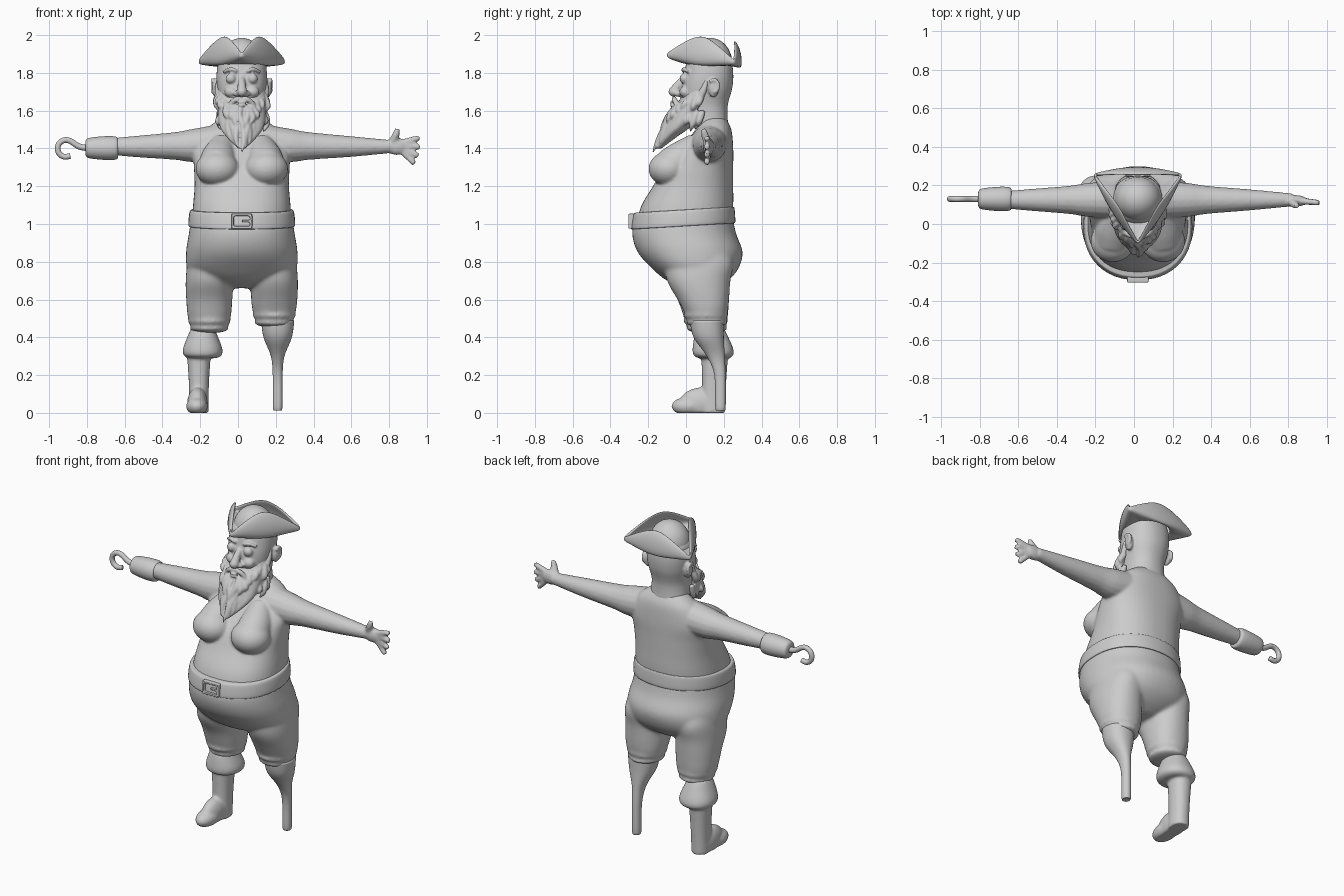
import bpy, bmesh, math, random
from mathutils import Vector, Matrix

random.seed(4)
if "Cube" in bpy.data.objects:
    bpy.data.objects.remove(bpy.data.objects["Cube"])

GREY = (0.6, 0.6, 0.6, 1)
grey = bpy.data.materials.new("clay_grey")
grey.use_nodes = True
grey.diffuse_color = GREY
grey.node_tree.nodes["Principled BSDF"].inputs["Base Color"].default_value = GREY
MID = 0.02  # body centre line
SIDES = (-1, 1)


def spline(keys, steps=5):
    """Catmull-Rom samples through tuples of numbers."""
    samples = []
    last = len(keys) - 1
    for i in range(last):
        before, start, end, after = (Vector(keys[max(0, min(last, i + d))]) for d in (-1, 0, 1, 2))
        for s in range(steps):
            t = s / steps
            samples.append(0.5 * (2 * start + (end - before) * t
                                  + (2 * before - 5 * start + 4 * end - after) * t ** 2
                                  + (3 * start - before - 3 * end + after) * t ** 3))
    return samples + [Vector(keys[last])]


def skin_rings(bm, rings, caps=True):
    """Bridge neighbouring rings of points with quads."""
    loops = [[bm.verts.new(point) for point in ring] for ring in rings]
    count = len(loops[0])
    for lower, upper in zip(loops, loops[1:]):
        for i in range(count):
            j = (i + 1) % count
            bm.faces.new((lower[i], lower[j], upper[j], upper[i]))
    if caps:
        bm.faces.new(loops[0][::-1])
        bm.faces.new(loops[-1])


def column(bm, keys, x=MID, power=2.2, count=48):
    """Upright loft; keys are (height, half width, front, back)."""
    rings = []
    for z, half, front, back in spline(keys):
        ring = []
        for i in range(count):
            angle = math.tau * i / count
            c, s = math.cos(angle), math.sin(angle)
            across = math.copysign(abs(c) ** (2 / power), c)
            along = math.copysign(abs(s) ** (2 / power), s)
            ring.append((x + half * across, (front + back) / 2 + (back - front) / 2 * along, z))
        rings.append(ring)
    skin_rings(bm, rings)


def tube(bm, keys, count=16):
    """Round path; keys are (x, y, z, radius)."""
    samples = spline(keys)
    rings = []
    for i, key in enumerate(samples):
        ahead = samples[min(i + 1, len(samples) - 1)]
        behind = samples[max(i - 1, 0)]
        tangent = (ahead - behind).to_3d()
        u = tangent.cross(Vector((0.1, 1, 0))).normalized()
        v = tangent.cross(u).normalized()
        angles = [math.tau * k / count for k in range(count)]
        rings.append([key.to_3d() + key.w * (u * math.cos(a) + v * math.sin(a)) for a in angles])
    skin_rings(bm, rings)


def ball(bm, position, size):
    matrix = Matrix.Translation(position) @ Matrix.Diagonal((*size, 1))
    bmesh.ops.create_uvsphere(bm, u_segments=32, v_segments=20, radius=1, matrix=matrix)


def box(bm, position, size):
    matrix = Matrix.Translation(position) @ Matrix.Diagonal((*size, 1))
    bmesh.ops.create_cube(bm, size=1, matrix=matrix)


def finish(name, bm, voxel=0, smooth=4):
    """Make the object; a voxel size fuses its pieces into one soft surface."""
    bmesh.ops.recalc_face_normals(bm, faces=bm.faces)
    mesh = bpy.data.meshes.new(name)
    bm.to_mesh(mesh)
    bm.free()
    mesh.materials.append(grey)
    mesh.shade_smooth()
    ob = bpy.data.objects.new(name, mesh)
    bpy.context.collection.objects.link(ob)
    if voxel:
        fuse = ob.modifiers.new("fuse", "REMESH")
        fuse.mode = "VOXEL"
        fuse.voxel_size = voxel
        fuse.use_smooth_shade = True
        soften = ob.modifiers.new("soften", "SMOOTH")
        soften.factor = 0.5
        soften.iterations = smooth
    return ob


# Torso with sloping chest, arms and hand
bm = bmesh.new()
column(bm, [(1, .265, -.265, .24), (1.1, .258, -.235, .25), (1.2, .25, -.175, .25),
            (1.3, .253, -.12, .25), (1.4, .255, -.03, .25), (1.5, .19, .05, .24),
            (1.56, .11, .08, .21)], power=2.3)
for side in SIDES:
    tube(bm, [(MID + side * reach, .125, z, radius) for reach, z, radius in
              ((.1, 1.43, .1), (.26, 1.415, .088), (.36, 1.413, .073), (.58, 1.41, .055), (.8, 1.41, .034))])
    tube(bm, [(MID + side * .1, .06, 1.43, .06), (MID + side * .12, -.01, 1.36, .09),
              (MID + side * .13, -.075, 1.305, .1)], 32)
    ball(bm, (MID + side * .13, -.09, 1.292), (.115, .108, .093))
palm = Vector((.84, .12, 1.41))
ball(bm, palm, (.06, .03, .045))
tube(bm, [(.81, .12, 1.42, .022), (.835, .1, 1.47, .02), (.845, .095, 1.505, .013)])
for i in range(4):
    spread = math.radians(15 - 20 * i)
    direction = Vector((math.cos(spread), -.1, math.sin(spread)))
    knuckle = palm + Vector((.023, 0, .02 - .013 * i))
    tube(bm, [(*(knuckle + direction * step), .018 - step / 40) for step in (0, .05, .102)])
finish("torso_and_arms", bm, .0075, 9)

# Head with nose, cheeks, eyes, brows and ears
bm = bmesh.new()
column(bm, [(1.5, .115, .05, .225), (1.62, .113, -.02, .22), (1.72, .13, -.025, .245),
            (1.8, .133, -.01, .25), (1.87, .12, .01, .235), (1.92, .07, .06, .18)])
tube(bm, [(MID, 0, 1.78, .014), (MID, -.035, 1.745, .02), (MID, -.065, 1.7, .028)])
ball(bm, (MID, -.065, 1.7), (.028, .028, .026))
for side in SIDES:
    eye = MID + side * .057
    ear = MID + side * .137
    ball(bm, (MID + side * .024, -.042, 1.69), (.02, .022, .017))
    ball(bm, (eye, -.01, 1.77), (.027, .024, .027))
    ball(bm, (eye, -.005, 1.7), (.035, .03, .03))
    tube(bm, [(eye - side * .03, -.014, 1.806, .009), (eye, -.012, 1.82, .011),
              (eye + side * .04, .012, 1.805, .008)])
    ball(bm, (ear, .145, 1.72), (.022, .028, .05))
    rim = [math.radians(a) for a in range(-80, 141, 55)]
    tube(bm, [(ear + side * .016, .145 + .026 * math.cos(a), 1.73 + .035 * math.sin(a), .01)
              for a in rim])
finish("head", bm, .006)

# Beard: solid core, two rows of hanging locks, moustache, sideburns and lips
bm = bmesh.new()
column(bm, [(1.73, .12, .02, .14), (1.62, .127, -.06, .11), (1.52, .118, -.105, .03),
            (1.46, .08, -.135, -.05), (1.4, .02, -.165, -.13)], power=2)
lock_count = 17
for i in range(lock_count):
    angle = math.pi * (i / (lock_count - 1) - 0.5)
    s, c = math.sin(angle), math.cos(angle)
    tip = 1.38 + .11 * abs(s) + random.uniform(0, .05) * abs(s)
    for top, low in ((1.7 - .075 * c, tip + .1), (1.6, tip)):
        tip_y = .06 - (.235 - (low - 1.38) * .4) * c
        root = Vector((MID + .122 * s, .09 - .145 * c, top))
        end = Vector((MID + .115 * s, tip_y, low))
        path = []
        for t, radius in ((0, .012), (0.35, .017), (0.7, .015), (1, .004)):
            wave = math.sin(math.pi * t)
            sway = Vector((random.uniform(-.015, .015) + .012 * s, -.008 * c, 0)) * wave
            path.append((*(root.lerp(end, t) + sway), radius))
        tube(bm, path)
for side in SIDES:
    tube(bm, [(MID, -.062, 1.664, .01), (MID + side * .03, -.062, 1.66, .014),
              (MID + side * .06, -.05, 1.63, .013), (MID + side * .075, -.055, 1.57, .005)])
    tube(bm, [(MID + side * .125, .11, 1.77, .008), (MID + side * .125, .09, 1.7, .018),
              (MID + side * .115, .02, 1.56, .012)])
for z in (1.645, 1.628):
    ball(bm, (MID, -.07, z), (.024, .014, .008))
finish("beard", bm, .0055, 2)

# Tricorn hat: three-cornered brim turned up around a domed crown
hat_centre = Vector((MID, .15, 1.845))
corner_angles = [math.radians(a) for a in (-90, 25, 155, 270)]


def around_hat(angle, radius):
    return Vector((math.cos(angle), math.sin(angle), 0)) * radius


rings = [[], [], [], []]
for first, second in zip(corner_angles, corner_angles[1:]):
    start, end = around_hat(first, .25), around_hat(second, .25)
    bulge = around_hat((first + second) / 2, .185)
    for i in range(20):
        t = i / 20
        flat = start * (1 - t) ** 2 + bulge * 2 * t * (1 - t) + end * t ** 2
        lift = math.sin(math.pi * t) ** 0.8
        base = hat_centre.z - .1 * flat.y - .02 * lift
        rings[0].append(hat_centre + flat.normalized() * .115)
        for ring, shrink, rise in ((1, 0, 0), (2, .06, .08), (3, .28, .13)):
            point = hat_centre + flat * (1 - shrink * lift)
            point.z = base + .01 * ring + rise * lift
            rings[ring].append(point)
bm = bmesh.new()
skin_rings(bm, rings, caps=False)
brim = finish("hat_brim", bm)
felt = brim.modifiers.new("felt", "SOLIDIFY")
felt.thickness = .016
felt.offset = 0
brim.modifiers.new("round", "SUBSURF").levels = 2
bm = bmesh.new()
ball(bm, (MID, .13, 1.85), (.12, .115, .135))
finish("hat_crown", bm)

# Trousers with rolled hems, the left one ending higher
bm = bmesh.new()
column(bm, [(1.05, .265, -.265, .245), (.95, .28, -.285, .265), (.85, .295, -.255, .3),
            (.76, .285, -.175, .275), (.7, .2, -.1, .22), (.66, .08, 0, .15)])
for side in SIDES:
    x = MID + side * .172
    hem = .45 + side * .015
    column(bm, [(.9, .09, -.1, .2), (.8, .115, -.11, .25), (.7, .125, -.1, .235),
                (.6, .122, -.045, .228), (hem + .07, .113, -.01, .22), (hem, .088, .02, .2)], x)
    ball(bm, (x, .105, hem + .05), (.115, .12, .03))
    ball(bm, (x, .11, hem + .012), (.105, .11, .025))
finish("trousers", bm, .009, 14)

# Belt, rising slightly toward the back, with a framed buckle
bm = bmesh.new()
column(bm, [(.985, .27, -.28, .25), (.99, .283, -.291, .261), (1.06, .276, -.28, .257),
            (1.07, .262, -.265, .25)])
for vert in bm.verts:
    vert.co.z += (vert.co.y + .1) * .06
finish("belt", bm)
bm = bmesh.new()
buckle = Vector((MID, -.289, 1.015))
for side in SIDES:
    box(bm, buckle + Vector((0, 0, side * .033)), (.11, .03, .013))
    box(bm, buckle + Vector((side * .049, 0, 0)), (.013, .03, .07))
box(bm, buckle + Vector((.025, 0, 0)), (.05, .025, .01))
finish("belt_buckle", bm, .004, 2)

# Boot with folded cuff and flat sole
bm = bmesh.new()
column(bm, [(.34, .065, .08, .225), (.15, .053, .085, .212), (0, .052, .08, .205)], -.207)
ball(bm, (-.217, .015, .035), (.057, .092, .05))
ball(bm, (-.215, .085, .05), (.054, .12, .085))
column(bm, [(.45, .06, .06, .2), (.41, .078, .045, .22), (.34, .104, .035, .25),
            (.305, .1, .04, .25), (.29, .075, .065, .23)], -.187)
for vert in bm.verts:
    vert.co.z = max(vert.co.z, 0)
finish("boot", bm, .007, 10)

# Peg leg
bm = bmesh.new()
column(bm, [(.49, .088, .02, .2), (.4, .075, .04, .2), (.3, .036, .11, .205),
            (.2, .026, .15, .21), (.03, .025, .155, .21), (.015, .015, .165, .2)], .21)
finish("peg_leg", bm)

# Wrist cuff and hook
bm = bmesh.new()
tube(bm, [(x, .13, 1.402, radius) for x, radius in
          ((-.808, .035), (-.79, .053), (-.7, .063), (-.645, .06), (-.635, .045))], 32)
finish("wrist_cuff", bm)
bm = bmesh.new()
bend = [math.radians(a) for a in range(60, 301, 40)]
tube(bm, [(-.78, .13, 1.4, .016), (-.84, .13, 1.41, .016)]
     + [(.045 * math.cos(a) - .91, .13, 1.4 + .045 * math.sin(a), .015) for a in bend])
finish("hook", bm)
